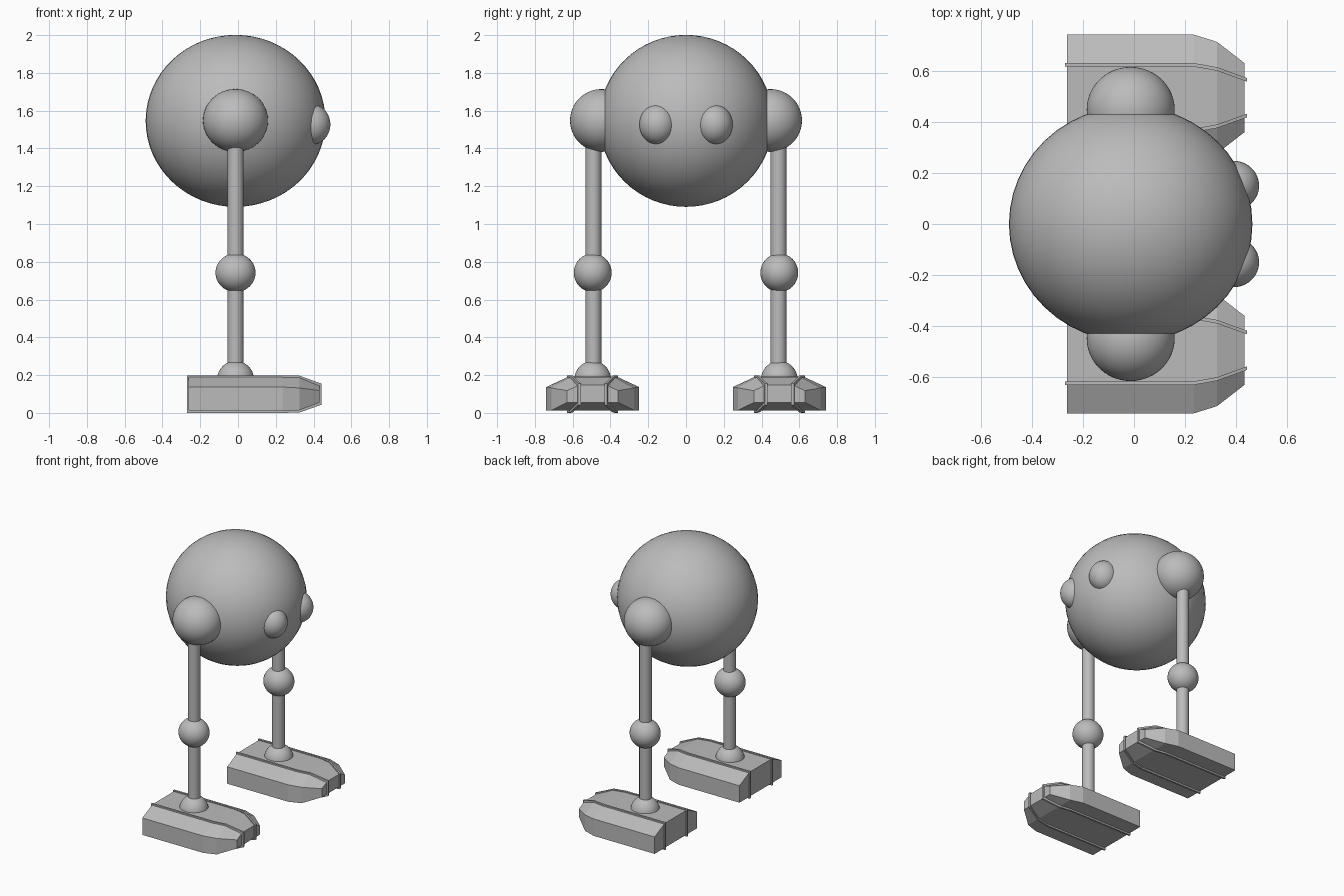
import bpy
import bmesh
from mathutils import Matrix

cube = bpy.data.objects.get("Cube")
if cube:
    bpy.data.objects.remove(cube, do_unlink=True)

grey = bpy.data.materials.new("plain_grey")
grey.use_nodes = True
grey.diffuse_color = (0.5, 0.5, 0.5, 1)
grey.node_tree.nodes["Principled BSDF"].inputs["Base Color"].default_value = (0.5, 0.5, 0.5, 1)

CX = -0.013      # body and leg axis
LEG_Y = 0.49


def finish(name, bm, smooth):
    bmesh.ops.recalc_face_normals(bm, faces=bm.faces)
    mesh = bpy.data.meshes.new(name)
    for f in bm.faces:
        f.smooth = smooth and len(f.verts) < 5
    bm.to_mesh(mesh)
    bm.free()
    mesh.materials.append(grey)
    obj = bpy.data.objects.new(name, mesh)
    bpy.context.scene.collection.objects.link(obj)
    return obj


def ball(name, centre, radii):
    bm = bmesh.new()
    bmesh.ops.create_uvsphere(bm, u_segments=48, v_segments=32, radius=1)
    bm.transform(Matrix.Translation(centre) @ Matrix.Diagonal((*radii, 1)))
    return finish(name, bm, True)


def rod(name, y, z0, z1, r):
    bm = bmesh.new()
    bmesh.ops.create_cone(bm, cap_ends=True, segments=32, radius1=r, radius2=r, depth=z1 - z0)
    bm.transform(Matrix.Translation((CX, y, (z0 + z1) / 2)))
    return finish(name, bm, True)


def loft(name, sections):
    """Skin equal-length rings of points and cap both ends."""
    bm = bmesh.new()
    rings = [[bm.verts.new(p) for p in s] for s in sections]
    n = len(rings[0])
    for a, b in zip(rings, rings[1:]):
        for i in range(n):
            j = (i + 1) % n
            bm.faces.new((a[i], a[j], b[j], b[i]))
    bm.faces.new(rings[0])
    bm.faces.new(rings[-1])
    return finish(name, bm, False)


# Foot stations: x, top half width, side half width, bottom z, shoulder z, top z
FOOT = [(-0.262, 0.128, 0.246, 0.012, 0.137, 0.192),
        (0.235, 0.128, 0.246, 0.012, 0.137, 0.192),
        (0.325, 0.112, 0.218, 0.014, 0.132, 0.190),
        (0.432, 0.070, 0.135, 0.055, 0.118, 0.148)]


def foot(side, y):
    loft(side + "_foot", [[(x, y - t, zt), (x, y + t, zt), (x, y + s, zm),
                           (x, y + s, zb), (x, y - s, zb), (x, y - s, zm)]
                          for x, t, s, zb, zm, zt in FOOT])
    # thin raised bands that wrap the foot lengthwise
    for label, k in (("outer", 1), ("inner", -1)):
        m = k if y > 0 else -k
        rings = []
        for i, (x, t, s, zb, zm, zt) in enumerate(FOOT):
            x += (-0.007, 0, 0, 0.009)[i]
            a, b = y + m * t - 0.007, y + m * t + 0.007
            rings.append([(x, a, zt + 0.007), (x, b, zt + 0.007),
                          (x, b, zb - 0.012), (x, a, zb - 0.012)])
        loft(f"{side}_foot_{label}_band", rings)


# Body
ball("body", (CX, 0, 1.546), (0.476, 0.461, 0.455))

# Eyes, legs and feet on both sides
for side, k in (("front", -1), ("back", 1)):
    y = k * LEG_Y
    ball(side + "_eye", (0.389, k * 0.15, 1.527), (0.1, 0.097, 0.107))
    ball(side + "_hip", (CX, k * 0.447, 1.548), (0.172, 0.167, 0.166))
    rod(side + "_upper_leg", y, 0.74, 1.5, 0.042)
    ball(side + "_knee", (CX, k * 0.494, 0.742), (0.106, 0.1, 0.102))
    rod(side + "_lower_leg", y, 0.19, 0.74, 0.042)
    ball(side + "_ankle", (CX, k * 0.494, 0.175), (0.098, 0.097, 0.1))
    foot(side, k * 0.494)
